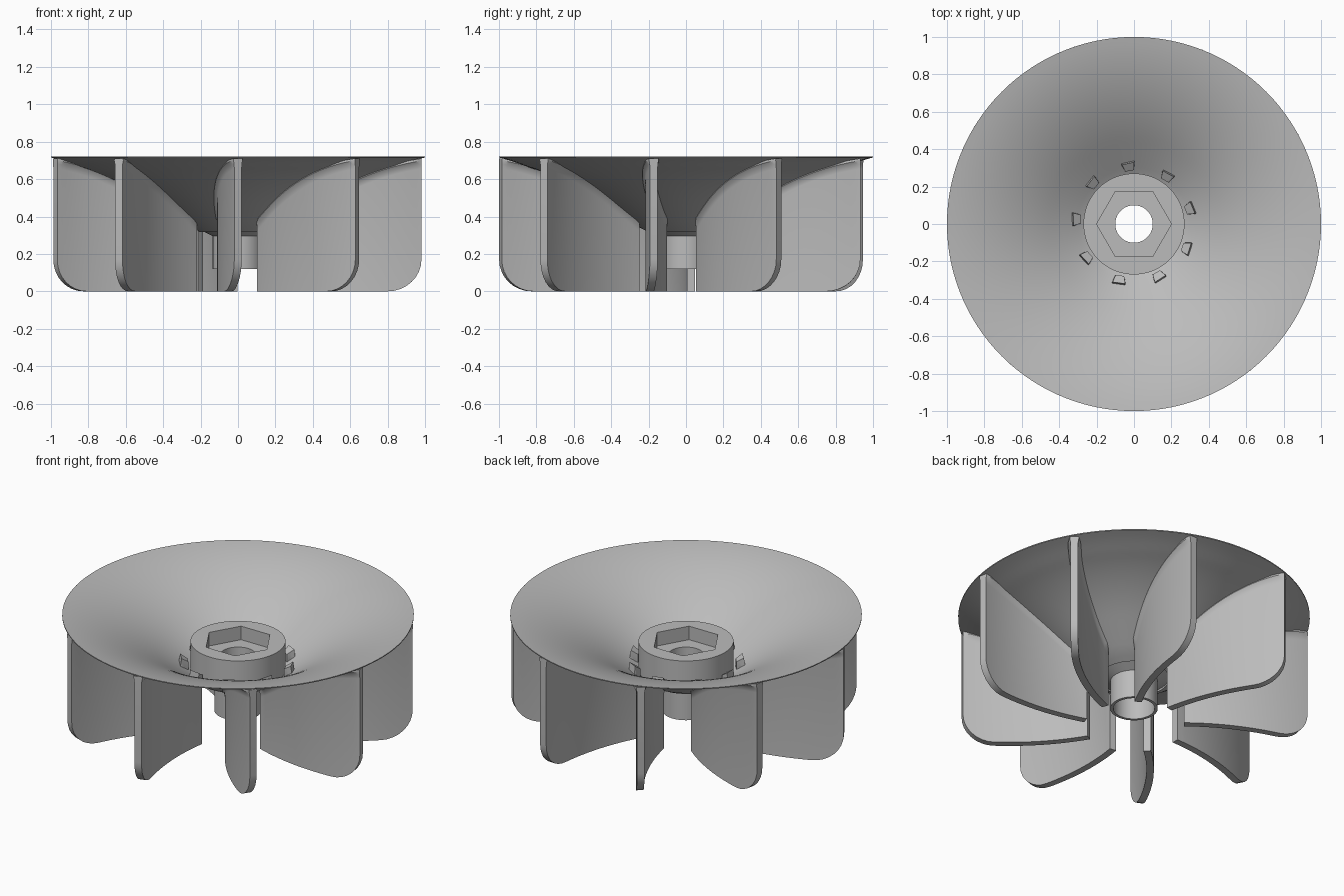
import bpy, bmesh
from math import sin, cos, pi, sqrt, radians
from mathutils import Matrix, Vector

if "Cube" in bpy.data.objects:
    bpy.data.objects.remove(bpy.data.objects["Cube"])

grey = bpy.data.materials.new("plain_grey")
grey.use_nodes = True
grey.diffuse_color = (0.5, 0.5, 0.5, 1)
grey.node_tree.nodes["Principled BSDF"].inputs["Base Color"].default_value = (0.5, 0.5, 0.5, 1)

SEGMENTS = 120
BLADES = 9


def finish(bm, name):
    bmesh.ops.recalc_face_normals(bm, faces=bm.faces)
    mesh = bpy.data.meshes.new(name)
    bm.to_mesh(mesh)
    bm.free()
    mesh.materials.append(grey)
    mesh.shade_smooth()
    mesh.set_sharp_from_angle(angle=radians(30))
    obj = bpy.data.objects.new(name, mesh)
    bpy.context.collection.objects.link(obj)
    return obj


def bridge(bm, a, b):
    n = len(a)
    for i in range(n):
        j = (i + 1) % n
        bm.faces.new((a[i], a[j], b[j], b[i]))


def lathe(name, profile):
    """Turn a closed profile of (radius, z, shape); 'hex' rings are hexagons."""
    bm = bmesh.new()
    rings = []
    for r, z, shape in profile:
        ring = []
        for i in range(SEGMENTS):
            a = 2 * pi * i / SEGMENTS
            k = r
            if shape == "hex":
                k = r * cos(pi / 6) / cos(a % (pi / 3) - pi / 6)
            ring.append(bm.verts.new((k * cos(a), k * sin(a), z)))
        rings.append(ring)
    for i in range(len(rings)):
        bridge(bm, rings[i], rings[(i + 1) % len(rings)])
    return finish(bm, name)


def bowl_top(r):
    """Height of the flared bowl, flattening towards its rim."""
    return 0.375 + 0.53 * (r - 0.27) - 0.14 * max(0, r - 0.45) ** 2 / 0.3025


# Flared bowl: thin shell, tapering to a fine rim
radii = [0.2 + 0.8 * i / 24 for i in range(25)]
upper = [(r, bowl_top(r), "round") for r in radii]
rim_shift = 0.722 - bowl_top(1)
upper = [(r, z + rim_shift * max(0, r - 0.27) / 0.73, s) for r, z, s in upper]
lower = [(r, z - 0.006 - 0.016 * min(1, (1 - r) / 0.15), s) for r, z, s in reversed(upper)]
lathe("flared_bowl", upper + lower)

# Hub with hexagonal pocket, bored shaft and conical underside
lathe("hub_and_shaft", [
    (0.118, 0.12, "round"), (0.135, 0.12, "round"), (0.135, 0.295, "round"),
    (0.27, 0.364, "round"), (0.27, 0.555, "round"), (0.2, 0.555, "hex"),
    (0.2, 0.47, "hex"), (0.1, 0.47, "round"), (0.1, 0.295, "round"),
    (0.118, 0.295, "round"),
])


# Blade: a cambered upright sheet with a rounded lower corner and a filleted root
def build_blade():
    bm = bmesh.new()
    inner, outer, corner, half = 0.285, 0.992, 0.17, 0.021
    stations = [inner, 0.3, 0.325, 0.333] + [0.35 + 0.04 * i for i in range(12)]
    stations += [outer - corner * (1 - sin(pi / 2 * i / 8)) for i in range(9)]
    sections = []
    for r in stations:
        t = (r - inner) / (outer - inner)
        side = -0.075 * (1 - t) - 0.188 * t * (1 - t)
        slope = (0.075 - 0.188 * (1 - 2 * t)) / (outer - inner)
        across = Vector((1, slope, 0)).normalized()
        middle = Vector((side, -sqrt(r * r - side * side), 0))
        d = max(0, r - (outer - corner))
        bottom = corner - sqrt(max(0, corner ** 2 - d * d))
        root = bowl_top(r) + rim_shift * max(0, r - 0.27) / 0.73 - 0.01
        # Small tabs show above the bowl beside the hub
        tab = 0.06 if r < 0.33 else 0
        flare = 0.016 * min(1, (r - inner) / 0.04 + 0.1) * min(1, 0.3 + (outer - r) / 0.05)
        levels = [(bottom, half), (root - 0.055, half), (root - 0.03, half + flare * 0.25),
                  (root - 0.012, half + flare), (root + tab, half + flare * 0.8)]
        loop = [middle + across * w + Vector((0, 0, z)) for z, w in levels]
        loop += [middle - across * w + Vector((0, 0, z)) for z, w in reversed(levels)]
        sections.append([bm.verts.new(p) for p in loop])
    for a, b in zip(sections, sections[1:]):
        bridge(bm, a, b)
    bm.faces.new(sections[0])
    bm.faces.new(sections[-1])
    return finish(bm, "blade_1")


# Ring of equally spaced blades
blade = build_blade()
for k in range(1, BLADES):
    copy = bpy.data.objects.new("blade_%d" % (k + 1), blade.data)
    copy.matrix_world = Matrix.Rotation(2 * pi * k / BLADES, 4, "Z")
    bpy.context.collection.objects.link(copy)
